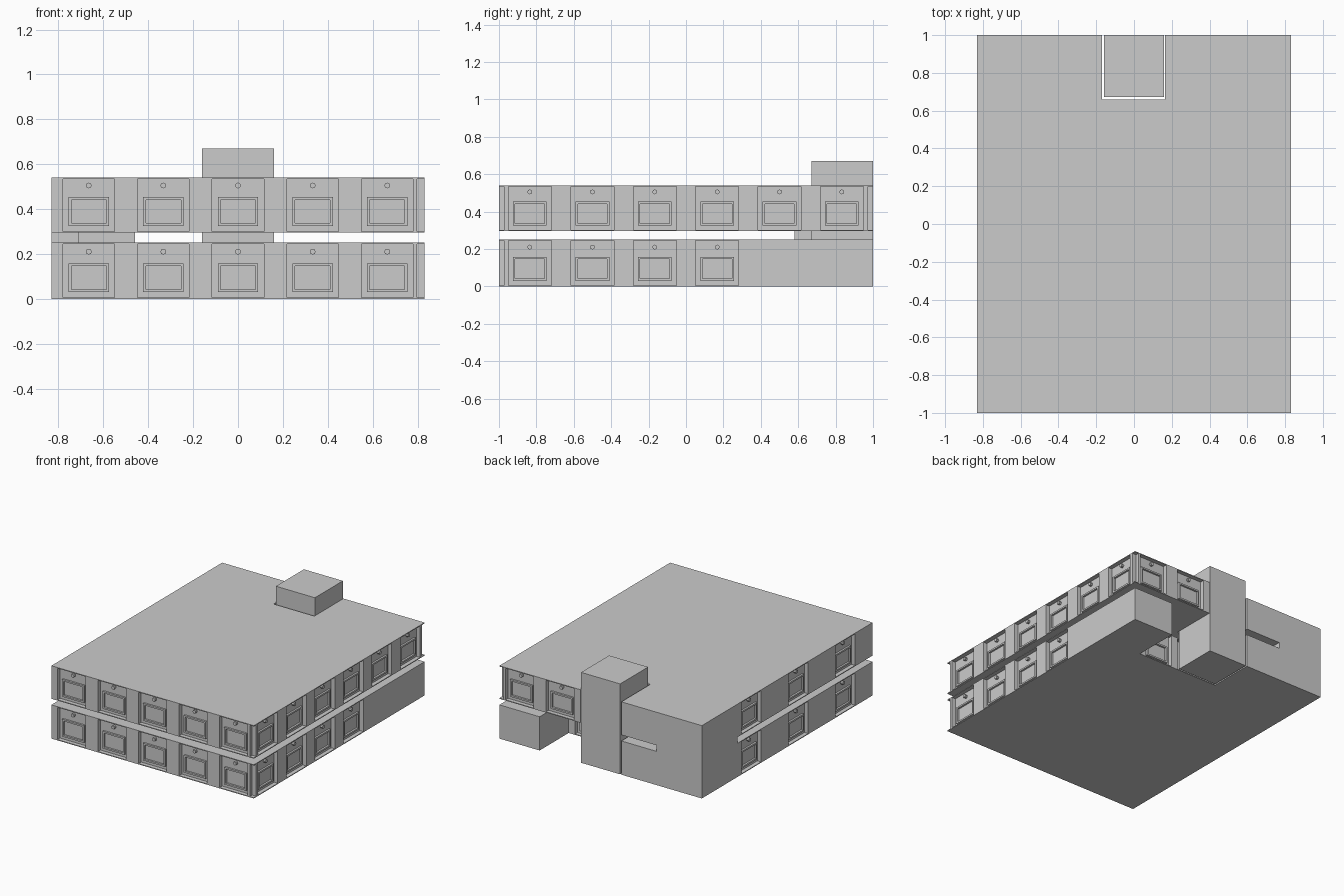
import bpy, bmesh, math
from mathutils import Matrix, Vector

if "Cube" in bpy.data.objects:
    bpy.data.objects.remove(bpy.data.objects["Cube"])

R = 0.03        # recess of wall panels behind the outer plane
T = 0.006       # slab thickness
HALF = 0.115    # half width of one bay
H = 0.245       # storey height (approx.)


def finish(name, bm):
    bmesh.ops.recalc_face_normals(bm, faces=bm.faces)
    me = bpy.data.meshes.new(name)
    bm.to_mesh(me)
    bm.free()
    ob = bpy.data.objects.new(name, me)
    bpy.context.collection.objects.link(ob)
    return ob


def add_box(bm, x0, x1, y0, y1, z0, z1, M=Matrix()):
    S = Matrix.Diagonal((x1 - x0, y1 - y0, z1 - z0, 1))
    C = Matrix.Translation(((x0 + x1) / 2, (y0 + y1) / 2, (z0 + z1) / 2))
    bmesh.ops.create_cube(bm, size=1, matrix=M @ C @ S)


def box(name, *dims):
    bm = bmesh.new()
    add_box(bm, *dims)
    return finish(name, bm)


def prism(name, pts, z0, z1):
    bm = bmesh.new()
    f = bm.faces.new([bm.verts.new((x, y, z0)) for x, y in pts])
    ext = bmesh.ops.extrude_face_region(bm, geom=[f])
    bmesh.ops.translate(bm, vec=(0, 0, z1 - z0),
                        verts=[v for v in ext['geom'] if isinstance(v, bmesh.types.BMVert)])
    return finish(name, bm)


def wall(name, M, start, end, centres, z0):
    """Piers and windows along a wall; local x runs along it, local -y is outward."""
    # piers fill everything between the bays
    bm = bmesh.new()
    cuts = [start]
    for c in centres:
        cuts += [c - HALF, c + HALF]
    cuts.append(end)
    for a, b in zip(cuts[::2], cuts[1::2]):
        if b - a > 0.002:
            add_box(bm, a, b, 0, R + 0.01, z0 + T / 2, z0 + H - T / 2, M)
    finish(name + "_piers", bm)
    # window frame bars, sill and lamp in each bay
    bm = bmesh.new()
    for c in centres:
        w, lo, hi, e = 0.09, z0 + 0.03, z0 + 0.158, 0.012
        for a, b, p, q in ((c - w, c + w, hi - e, hi), (c - w, c + w, lo, lo + e),
                           (c - w, c - w + e, lo + e, hi - e),
                           (c + w - e, c + w, lo + e, hi - e)):
            add_box(bm, a, b, R - 0.014, R + 0.005, p, q, M)
        L = M @ Matrix.Translation((c, R - 0.008, z0 + 0.21)) @ Matrix.Rotation(math.pi / 2, 4, 'X')
        bmesh.ops.create_cone(bm, cap_ends=True, segments=8, radius1=0.013,
                              radius2=0.013, depth=0.022, matrix=L)
    finish(name + "_windows", bm)


def side(angle, x, y):
    return Matrix.Translation((x, y, 0)) @ Matrix.Rotation(math.radians(angle), 4, 'Z')


W = 0.83
fives = [-0.665, -0.333, 0, 0.333, 0.665]
rights = [-0.835, -0.5, -0.167, 0.167, 0.5, 0.833]

# floor outlines: the lower one has an entrance notch, the upper one a tower slot
lower = [(-W, -1), (W, -1), (W, 1), (0.5, 1), (0.5, 0.66), (-0.17, 0.66), (-0.17, 1), (-W, 1)]
upper = [(-W, -1), (W, -1), (W, 1), (0.165, 1), (0.165, 0.66), (-0.17, 0.66), (-0.17, 1), (-W, 1)]
i, f = W - R, 1 - R
lower_core = [(-i, -f), (i, -f), (i, f), (0.51, f), (0.51, 0.66 - R), (-0.18, 0.66 - R),
              (-0.18, f), (-i, f)]
upper_core = [(-i, -f), (i, -f), (i, f), (0.165, f), (0.165, 0.66), (-0.17, 0.66),
              (-0.17, f), (-i, f)]

for tag, z0, z1, outline, core in (("lower", 0, 0.25, lower, lower_core),
                                   ("upper", 0.295, 0.54, upper, upper_core)):
    H = z1 - z0
    prism(tag + "_floor_slab", outline, z0, z0 + T)
    prism(tag + "_roof_slab", outline, z1 - T, z1)
    prism(tag + "_wall_core", core, z0 + T / 2, z1 - T / 2)
    # solid rear left corner of the building
    box(tag + "_solid_corner", -W, -0.17, 0.58, 1, z0 + T / 2, z1 - T / 2)
    wall(tag + "_front", side(0, 0, -1), -W, 0.797, fives, z0)
    wall(tag + "_left", side(-90, -W, 0), -0.58, f, [-0.42, 0.13, 0.68], z0)
    if tag == "lower":
        wall("lower_right", side(90, W, 0), -0.972, 0.33, rights[:4], z0)
        wall("lower_entrance", side(180, 0, 0.66), -0.5, -0.165, [-0.333], z0)
        # blank wing beside the entrance
        box("lower_side_wing", 0.5, W, 0.33, 1, T / 2, z1 - T / 2)
    else:
        wall("upper_right", side(90, W, 0), -0.972, 0.972, rights, z0)
        wall("upper_back", side(180, 0, 1), -0.797, -0.165, [-0.665, -0.333], z0)

# link between the storeys at the rear left
prism("storey_link", [(-W, 0.58), (-0.71, 0.58), (-0.71, 0.67), (-0.46, 0.67),
                      (-0.46, 1), (-W, 1)], 0.248, 0.297)

# full height tower at the rear
box("rear_tower", -0.16, 0.16, 0.672, 1, 0, 0.67)
